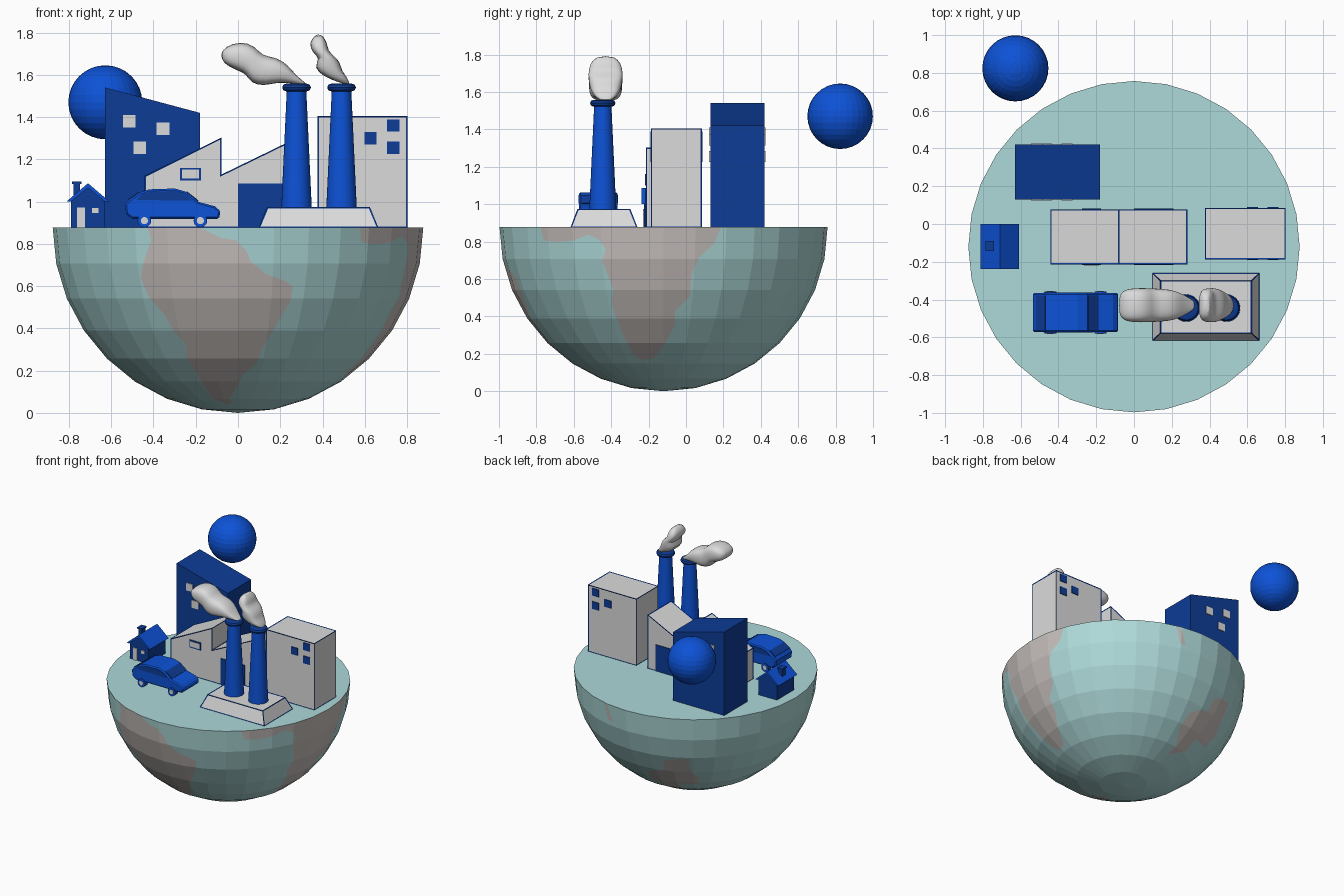
import bpy, bmesh
from math import sin, cos, pi, radians
from mathutils import Vector

if "Cube" in bpy.data.objects:
    bpy.data.objects.remove(bpy.data.objects["Cube"])


def material(name, r, g, b):
    m = bpy.data.materials.new(name)
    m.use_nodes = True
    m.diffuse_color = (r, g, b, 1)
    m.node_tree.nodes["Principled BSDF"].inputs["Base Color"].default_value = (r, g, b, 1)
    return m


TEAL = material("ocean teal", .42, .69, .69)
LAND = material("land grey", .56, .52, .50)
GREY = material("light grey", .71, .71, .71)
BLUE = material("bright blue", .004, .085, .68)
NAVY = material("navy blue", .004, .045, .31)
GROUND, R = .877, .877
CENTRE = Vector((0, -.12, GROUND))


def finish(name, bm, *mats):
    bmesh.ops.recalc_face_normals(bm, faces=bm.faces)
    me = bpy.data.meshes.new(name)
    bm.to_mesh(me)
    bm.free()
    ob = bpy.data.objects.new(name, me)
    bpy.context.collection.objects.link(ob)
    for m in mats:
        me.materials.append(m)
    return ob


def loft(name, rings, mat):
    """Skin a list of closed rings and cap both ends."""
    bm = bmesh.new()
    rows = [[bm.verts.new(p) for p in ring] for ring in rings]
    n = len(rows[0])
    for a, b in zip(rows, rows[1:]):
        for i in range(n):
            bm.faces.new((a[i], a[(i + 1) % n], b[(i + 1) % n], b[i]))
    bm.faces.new(rows[0])
    bm.faces.new(rows[-1])
    return finish(name, bm, mat)


def prism(name, pts, y0, y1, mat):
    """Extrude an x-z outline along y."""
    return loft(name, [[(x, y, z) for x, z in pts] for y in (y0, y1)], mat)


def rect(x0, x1, z0, z1):
    return [(x0, z0), (x1, z0), (x1, z1), (x0, z1)]


def plates(name, pts, y0, y1, mat, t=.006):
    """Thin plates on the front and back walls."""
    prism(name + "_front", pts, y0 - t, y0, mat)
    prism(name + "_back", pts, y1, y1 + t, mat)


def edge_trim(ob):
    trim = ob.copy()
    trim.data = ob.data.copy()
    trim.name = ob.name + "_edge_trim"
    trim.data.materials.clear()
    trim.data.materials.append(NAVY)
    bpy.context.collection.objects.link(trim)
    w = trim.modifiers.new("trim", "WIREFRAME")
    w.thickness = .009
    w.offset = 0


def lathe(name, profile, x, y, mat, sides=32):
    rings = [[(x + r * cos(2 * pi * i / sides), y + r * sin(2 * pi * i / sides), z)
              for i in range(sides)] for r, z in profile]
    ob = loft(name, rings, mat)
    smooth(ob)


def smooth(ob, angle=40):
    bpy.ops.object.select_all(action="DESELECT")
    ob.select_set(True)
    bpy.context.view_layer.objects.active = ob
    bpy.ops.object.shade_smooth_by_angle(angle=radians(angle))


# Half globe, with continents cut into its facets along flat outlines (in hundredths)
def inside(p, poly):
    hit = False
    for a, b in zip(poly, poly[1:] + poly[:1]):
        if (a.y > p.y) != (b.y > p.y) and p.x < a.x + (b.x - a.x) * (p.y - a.y) / (b.y - a.y):
            hit = not hit
    return hit


def cut_land(bm, outline, right, up):
    view = right.cross(up)
    poly = [Vector((u, v)) / 100 for u, v in outline]
    flat = lambda p: Vector((p.dot(right), p.dot(up)))
    facing = lambda f: f.normal.dot(view) > 0 and f.normal.z < .5
    for a, b in zip(poly, poly[1:] + poly[:1]):
        near = []
        for f in filter(facing, bm.faces):
            q = [flat(v.co) for v in f.verts]
            if all(max(p[k] for p in q) >= min(a[k], b[k]) and
                   min(p[k] for p in q) <= max(a[k], b[k]) for k in (0, 1)):
                near.append(f)
        if not near:
            continue
        geom = set(near)
        for f in near:
            geom.update(f.verts, f.edges)
        d = b - a
        bmesh.ops.bisect_plane(bm, geom=list(geom), dist=1e-6, plane_co=right * a.x + up * a.y,
                               plane_no=right * -d.y + up * d.x)
        bm.normal_update()
    for f in filter(facing, bm.faces):
        if inside(flat(f.calc_center_median()), poly):
            f.material_index = 1


front_land = [(-43, 1), (-41, -6), (-43, -11), (-45, -18), (-46, -24), (-42, -33), (-35, -41),
              (-31, -48), (-25, -55), (-24, -62), (-18, -72), (-12, -81), (-5, -83.5), (-3, -83.5),
              (-4, -81), (0, -74), (2, -70), (9, -64), (12, -56), (20, -43), (25, -34), (26, -28),
              (22, -25), (13, -22), (6, -16), (4, -11), (-1, -6), (-8, -5), (-20, 1)]
side_land = [(-66, 1), (-64, -7), (-57, -8), (-48, -7), (-40, -4), (-34, -7), (-31, -12), (-33, -18),
             (-30, -25), (-27, -33), (-28, -41), (-25, -49), (-21, -59), (-17, -67), (-12, -71),
             (-5, -70), (2, -60), (6, -52), (6, -45), (14, -37), (15, -25), (19, -16), (27, -9), (31, 1)]
back_land = [(32, -53), (38, -47), (41, -33), (48, -23), (56, -21), (60, -23), (66, -13), (71, -13),
             (76, -17), (71, -28), (66, -40), (59, -48), (52, -42), (45, -51)]
island = [(38, 41), (42, 36), (45, 25), (41, 27)]
bm = bmesh.new()
bmesh.ops.create_uvsphere(bm, u_segments=32, v_segments=16, radius=R)
bmesh.ops.delete(bm, geom=[v for v in bm.verts if v.co.z > .001], context="VERTS")
bmesh.ops.holes_fill(bm, edges=[e for e in bm.edges if e.is_boundary], sides=0)
bmesh.ops.recalc_face_normals(bm, faces=bm.faces)
X, Y, Z = Vector((1, 0, 0)), Vector((0, 1, 0)), Vector((0, 0, 1))
az, el = radians(40), radians(30)
low_right = Vector((-cos(az), sin(az), 0))
low_up = Vector((sin(az) * sin(el), cos(az) * sin(el), cos(el)))
for outline, right, up in ((front_land, X, Z), (side_land, Y, Z),
                           (back_land, low_right, low_up), (island, low_right, low_up)):
    cut_land(bm, outline, right, up)
finish("half_globe", bm, TEAL, LAND).location = CENTRE

# Floating ball behind the tower
bm = bmesh.new()
bmesh.ops.create_uvsphere(bm, u_segments=32, v_segments=16, radius=.175)
finish("sun_ball", bm, BLUE).location = (-.628, .824, 1.47)

# Slant-roofed tower
G = GROUND
prism("tower", [(-.63, G), (-.18, G), (-.18, 1.42), (-.63, 1.54)], .13, .42, NAVY)
for x, z in ((-.515, 1.38), (-.355, 1.345), (-.465, 1.255)):
    plates("tower_window", rect(x - .03, x + .03, z - .03, z + .03), .13, .42, GREY)

# Saw-tooth factory
F = (-.212, .075)
edge_trim(prism("factory", [(-.44, G), (.28, G), (.28, 1.3), (-.08, 1.125), (-.08, 1.3), (-.44, 1.12)],
                *F, GREY))
plates("factory_door", rect(0, .21, G, 1.085), *F, NAVY)
plates("factory_window_frame", rect(-.275, -.175, 1.1, 1.16), *F, NAVY)
plates("factory_window", rect(-.266, -.184, 1.109, 1.151), *F, GREY, .008)

# Office block
B = (-.185, .083)
edge_trim(prism("office", rect(.378, .8, G, 1.403), *B, GREY))
for x, z in ((.735, 1.36), (.627, 1.3), (.735, 1.255)):
    plates("office_window", rect(x - .029, x + .029, z - .029, z + .029), *B, NAVY)

# Chimney plinth, stacks and smoke
edge_trim(loft("plinth", [[(x0, y0, z), (x1, y0, z), (x1, y1, z), (x0, y1, z)] for x0, x1, y0, y1, z in
                          ((.1, .662, -.615, -.262, G), (.14, .622, -.578, -.3, .972))], GREY))
for x in (.277, .49):
    lathe("smokestack", [(.072, .972), (.046, 1.53)], x, -.445, BLUE)
    rim = [(.05 + .018 * cos(t * pi / 4), 1.54 + .018 * sin(t * pi / 4)) for t in range(-2, 3)]
    lathe("stack_rim", rim, x, -.445, NAVY)


def smoke(name, pairs, widths):
    rings = []
    for (x0, z0, x1, z1), w in zip(pairs, widths):
        ring = []
        for i in range(16):
            c, s = cos(i * pi / 8), sin(i * pi / 8)
            c, s = [abs(v) ** .7 * (1 if v > 0 else -1) for v in (c, s)]
            ring.append(((x0 + x1) / 2 + c * (x1 - x0) / 2, -.43 + w * s, (z0 + z1) / 2 + c * (z1 - z0) / 2))
        rings.append(ring)
    ob = loft(name, rings, GREY)
    ob.modifiers.new("soften", "SUBSURF").levels = 1
    smooth(ob, 60)


widths = [.05, .085, .092, .092, .09, .088, .08, .055, .02]
smoke("left_smoke", [(-.082, 1.7, -.076, 1.67), (-.06, 1.735, -.05, 1.64), (.01, 1.76, .01, 1.615),
                     (.08, 1.74, .04, 1.6), (.113, 1.69, .06, 1.56), (.18, 1.685, .123, 1.545),
                     (.236, 1.65, .185, 1.565), (.275, 1.595, .255, 1.56), (.33, 1.555, .32, 1.55)], widths)
smoke("right_smoke", [(.365, 1.79, .395, 1.795), (.335, 1.75, .425, 1.75), (.35, 1.705, .425, 1.715),
                      (.39, 1.68, .455, 1.69), (.355, 1.635, .485, 1.66), (.405, 1.59, .49, 1.62),
                      (.49, 1.56, .52, 1.585), (.515, 1.552, .53, 1.553)], widths[:5] + widths[6:])

# Small house
prism("house_walls", [(-.79, G), (-.63, G), (-.63, 1), (-.71, 1.07), (-.79, 1)], -.225, -.012, NAVY)
prism("house_roof", [(-.812, 1), (-.71, 1.087), (-.608, 1), (-.63, 1), (-.71, 1.065), (-.79, 1)],
      -.237, 0, BLUE)
prism("house_chimney", rect(-.778, -.748, 1.01, 1.085), -.138, -.095, NAVY)
prism("house_chimney_cap", rect(-.785, -.741, 1.083, 1.094), -.144, -.089, NAVY)
prism("house_door", rect(-.762, -.725, G, .973), -.231, -.225, GREY)
prism("house_window", rect(-.692, -.66, .945, .97), -.231, -.225, GREY)

# Car
body = prism("car_body", [(-.5, .918), (-.09, .918), (-.083, .955), (-.11, .978), (-.185, .998),
                          (-.25, 1.048), (-.3, 1.062), (-.42, 1.058), (-.465, 1.043), (-.52, 1.005),
                          (-.535, .985), (-.53, .94)], -.573, -.365, BLUE)
bevel = body.modifiers.new("soft edges", "BEVEL")
bevel.width = .008
bevel.angle_limit = radians(60)
plates("car_side_windows", [(-.48, 1.008), (-.215, 1.004), (-.26, 1.04), (-.3, 1.05), (-.41, 1.047),
                            (-.455, 1.034)], -.573, -.365, NAVY, .002)
prism("car_windscreen", [(-.245, 1.045), (-.19, 1.002), (-.187, 1.006), (-.242, 1.049)], -.56, -.378, NAVY)
prism("car_rear_window", [(-.517, 1.007), (-.468, 1.041), (-.471, 1.046), (-.52, 1.012)], -.56, -.378, NAVY)
for x in (-.443, -.178):
    circle = lambda r: [(x + r * cos(t * pi / 10), .91 + r * sin(t * pi / 10)) for t in range(20)]
    for name, y in (("right", -.58), ("left", -.398)):
        prism(name + "_wheel", circle(.032), y, y + .04, BLUE)
    plates("wheel_hub", circle(.017), -.58, -.358, GREY, .003)
